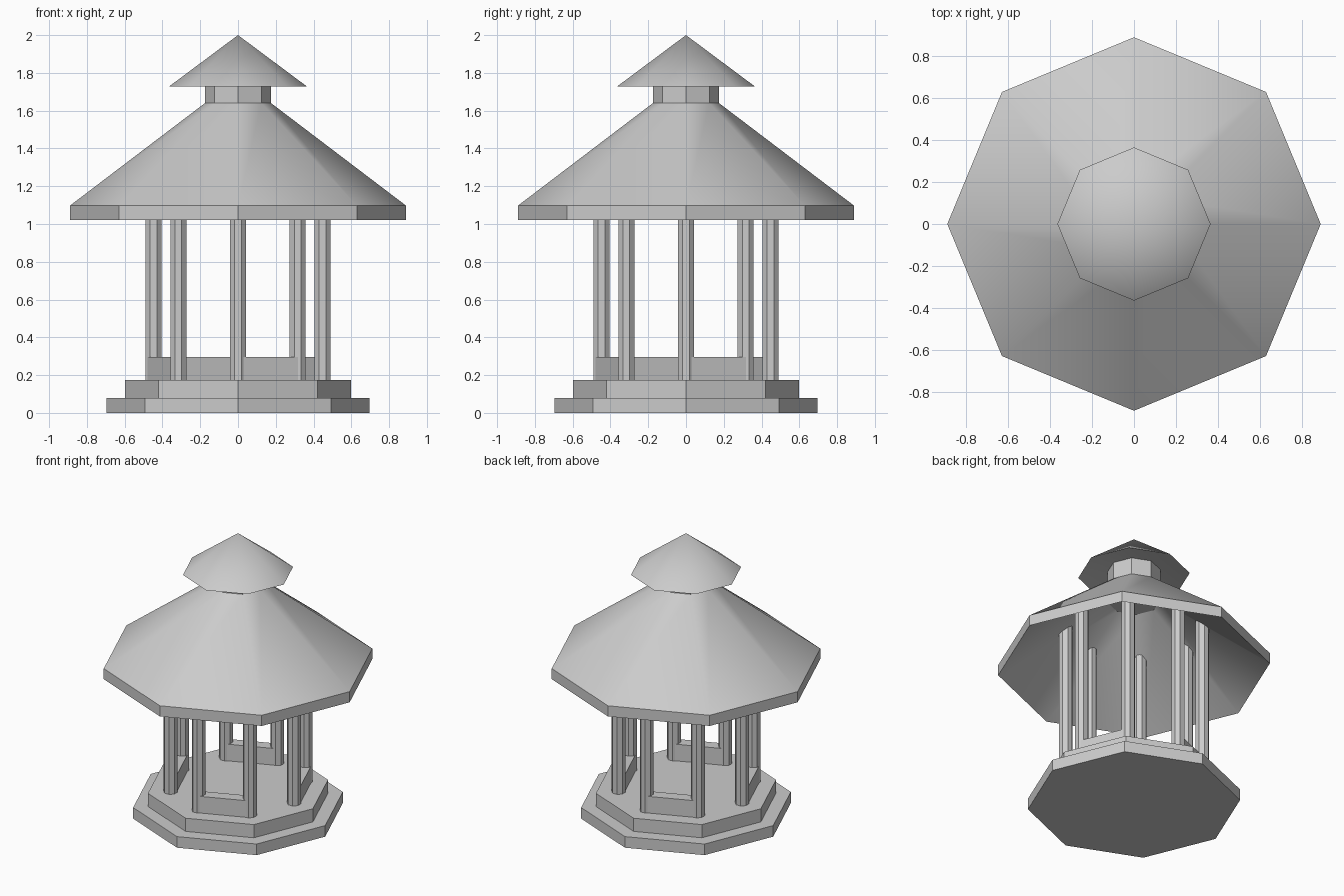
import bpy, bmesh
from math import pi, cos, sin, radians
from mathutils import Matrix, Vector

if "Cube" in bpy.data.objects:
    bpy.data.objects.remove(bpy.data.objects["Cube"])


def finish(name, bm, smooth=False):
    bmesh.ops.recalc_face_normals(bm, faces=bm.faces)
    mesh = bpy.data.meshes.new(name)
    bm.to_mesh(mesh)
    bm.free()
    obj = bpy.data.objects.new(name, mesh)
    bpy.context.collection.objects.link(obj)
    if smooth:
        bpy.ops.object.select_all(action='DESELECT')
        obj.select_set(True)
        bpy.context.view_layer.objects.active = obj
        bpy.ops.object.shade_smooth_by_angle(angle=radians(30))
    return obj


def lathe(name, profile, smooth=False, centre=(0, 0), turn=0.0, sides=8):
    """Revolve (radius, height) points; both ends are closed on the axis."""
    bm = bmesh.new()
    rings = []
    for r, z in profile:
        if r == 0:
            rings.append([bm.verts.new((centre[0], centre[1], z))] * sides)
        else:
            rings.append([bm.verts.new((centre[0] + r * cos(turn + 2 * pi * i / sides),
                                        centre[1] + r * sin(turn + 2 * pi * i / sides), z))
                          for i in range(sides)])
    for low, high in zip(rings, rings[1:]):
        for i in range(sides):
            j = (i + 1) % sides
            quad = list(dict.fromkeys([low[i], low[j], high[j], high[i]]))
            bm.faces.new(quad)
    for ring in (rings[0], rings[-1]):
        if ring[0] is not ring[1]:
            bm.faces.new(ring)
    return finish(name, bm, smooth)


# Stepped octagonal base
lathe("lower_step", [(0.695, 0), (0.695, 0.08)])
lathe("floor_step", [(0.597, 0.08), (0.597, 0.175)])

# Columns at the octagon corners, running up into the roof
R = 0.447
corners = [Vector((R * cos(i * pi / 4), R * sin(i * pi / 4), 0)) for i in range(8)]
for i, c in enumerate(corners):
    lathe(f"column_{i + 1}", [(0.046, 0.17), (0.046, 1.375)], centre=(c.x, c.y), turn=pi / 8)

# Low walls on every other side
for i in range(0, 8, 2):
    a, b = corners[i], corners[i + 1]
    d = b - a
    bm = bmesh.new()
    mid = (a + b) / 2 + Vector((0, 0, 0.235))
    frame = (Matrix.Translation(mid) @ d.to_track_quat('X', 'Z').to_matrix().to_4x4()
             @ Matrix.Diagonal((d.length, 0.08, 0.12, 1)))
    bmesh.ops.create_cube(bm, size=1, matrix=frame)
    finish(f"low_wall_{i // 2 + 1}", bm)

# Main roof with a hollow underside
lathe("main_roof", [(0, 1.53), (0.17, 1.53), (0.89, 1.02), (0.89, 1.097),
                    (0.175, 1.64), (0, 1.64)], smooth=True)

# Neck and small top roof
lathe("roof_neck", [(0.175, 1.63), (0.175, 1.76)])
lathe("top_roof", [(0, 1.76), (0.175, 1.76), (0.365, 1.728), (0, 2.0)], smooth=True)
